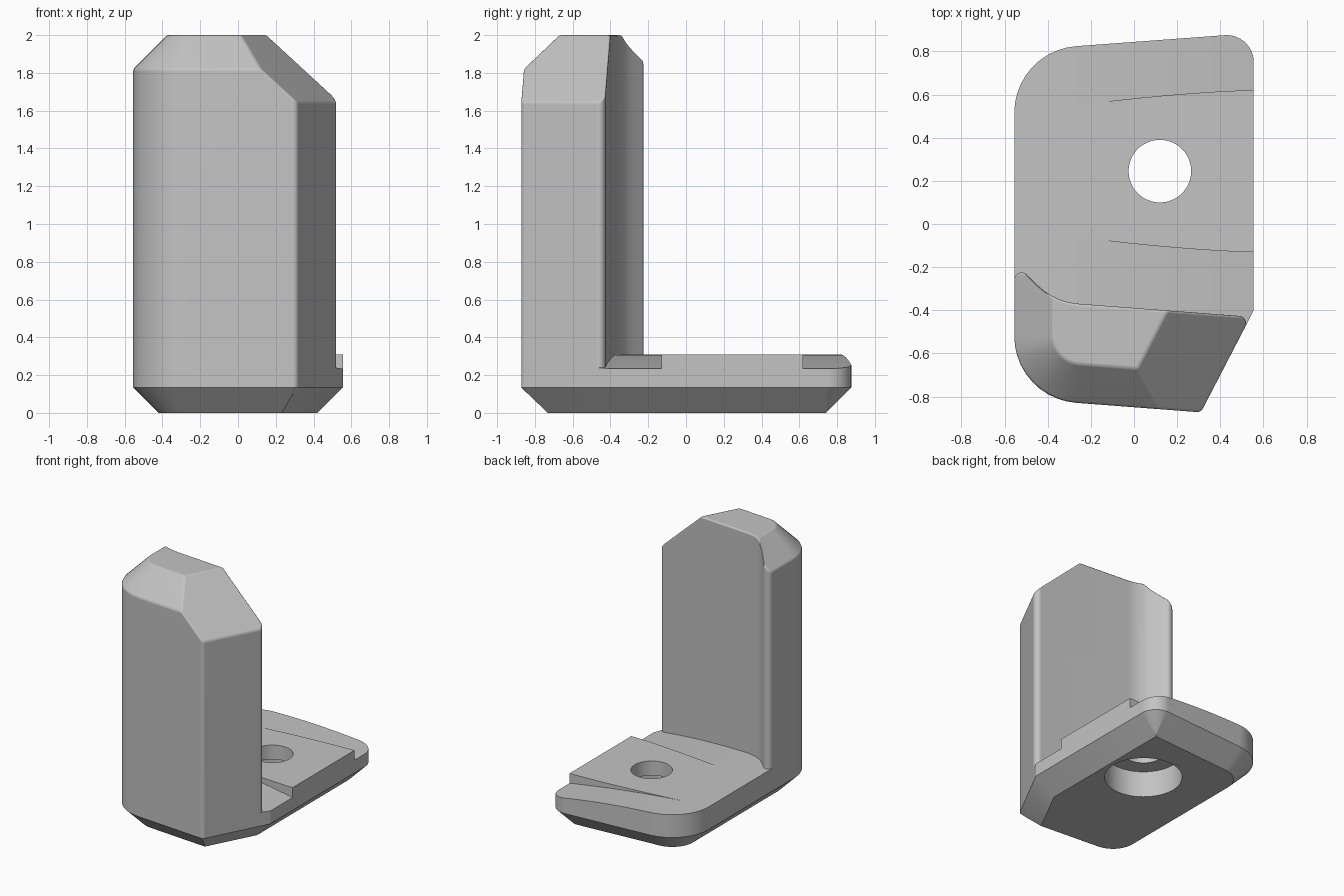
import bpy, bmesh, math
from mathutils import Vector

if "Cube" in bpy.data.objects:
    bpy.data.objects.remove(bpy.data.objects["Cube"])

grey = bpy.data.materials.new("plain_grey")
grey.use_nodes = True
COLOUR = (0.55, 0.55, 0.55, 1)
grey.diffuse_color = COLOUR
grey.node_tree.nodes["Principled BSDF"].inputs["Base Color"].default_value = COLOUR


def rounded(corners):
    """Counter-clockwise outline from (x, y, radius) corners."""
    pts = []
    for i, (x, y, r) in enumerate(corners):
        p = Vector((x, y))
        if not r:
            pts.append(p)
            continue
        a = (Vector(corners[i - 1][:2]) - p).normalized()
        b = (Vector(corners[(i + 1) % len(corners)][:2]) - p).normalized()
        half = a.angle(b) / 2
        centre = p + (a + b).normalized() * r / math.sin(half)
        start = (p + a * r / math.tan(half) - centre).normalized()
        end = (p + b * r / math.tan(half) - centre).normalized()
        n = max(4, int((math.pi - 2 * half) / math.radians(8)))
        for k in range(n + 1):
            pts.append(centre + start.slerp(end, k / n).normalized() * r)
    return pts


def edges_of(outline):
    """Yield a point and the outward normal of each outline edge."""
    for p, q in zip(outline, outline[1:] + outline[:1]):
        d = (q - p).normalized()
        yield p, Vector((d.y, -d.x))


def prism(outline, z0, z1):
    bm = bmesh.new()
    face = bm.faces.new([bm.verts.new((p.x, p.y, z0)) for p in outline])
    top = bmesh.ops.extrude_face_region(bm, geom=[face], use_keep_orig=True)["geom"]
    bmesh.ops.translate(bm, vec=(0, 0, z1 - z0),
                        verts=[v for v in top if isinstance(v, bmesh.types.BMVert)])
    bmesh.ops.recalc_face_normals(bm, faces=bm.faces)
    return bm


def chamfer(bm, p, normal, z, up):
    """Slice off a 45 degree chamfer that starts at height z on one side."""
    bmesh.ops.bisect_plane(bm, geom=bm.verts[:] + bm.edges[:] + bm.faces[:], dist=1e-5,
                           plane_co=(p.x, p.y, z), plane_no=(normal.x, normal.y, up),
                           clear_outer=True)
    rim = [e for e in bm.edges if e.is_boundary]
    if rim:
        bmesh.ops.holes_fill(bm, edges=rim, sides=0)


def finish(bm, name):
    bmesh.ops.remove_doubles(bm, verts=bm.verts, dist=1e-4)
    bmesh.ops.recalc_face_normals(bm, faces=bm.faces)
    mesh = bpy.data.meshes.new(name)
    bm.to_mesh(mesh)
    bm.free()
    mesh.materials.append(grey)
    ob = bpy.data.objects.new(name, mesh)
    bpy.context.collection.objects.link(ob)
    return ob


def smooth(ob, degrees):
    bpy.ops.object.select_all(action="DESELECT")
    ob.select_set(True)
    bpy.context.view_layer.objects.active = ob
    for mod in list(ob.modifiers):
        bpy.ops.object.modifier_apply(modifier=mod.name)
    bpy.ops.object.shade_smooth_by_angle(angle=math.radians(degrees))
    ob.modifiers.new("even_normals", "WEIGHTED_NORMAL").keep_sharp = True


def cut(ob, cutter):
    mod = ob.modifiers.new("cut", "BOOLEAN")
    mod.operation, mod.solver, mod.object = "DIFFERENCE", "EXACT", cutter
    cutter.hide_render = True
    cutter.hide_set(True)


FRONT_LEFT = (-0.555, -0.807, 0.31)
FRONT_RIGHT = (0.31, -0.873, 0.03)

# base plate with chamfered underside
foot = rounded([FRONT_LEFT, FRONT_RIGHT, (0.555, -0.4, 0),
                (0.555, 0.885, 0.125), (-0.555, 0.803, 0.31)])
bm = prism(foot, 0, 0.31)
for p, n in edges_of(foot):
    chamfer(bm, p, n, 0.135, -1)
base = finish(bm, "base_plate")

# curved ramps that fall away on both sides of the raised pad
PAD_Y = 0.245
for name, side in (("back_ramp_cutter", 1), ("front_ramp_cutter", -1)):
    bm = bmesh.new()
    rows = []
    for k in range(25):
        x = -0.42 + 1.02 * k / 24
        z = 0.3105 - 0.0755 * ((x + 0.42) / 0.97) ** 2
        near = PAD_Y + side * (0.375 - 0.06 * (max(0, 0.555 - x) / 0.75) ** 1.5)
        far = PAD_Y + side * 1.4
        rows.append([bm.verts.new(c) for c in
                     ((x, near, z), (x, far, z), (x, far, 0.5), (x, near, 0.5))])
    for a, b in zip(rows, rows[1:]):
        for i in range(4):
            bm.faces.new((a[i], a[i - 1], b[i - 1], b[i]))
    bm.faces.new(rows[0])
    bm.faces.new(rows[-1])
    cut(base, finish(bm, name))

# through hole and wider counterbore below it
for name, radius, z in (("hole_cutter", 0.145, 0.3), ("counterbore_cutter", 0.27, -0.1)):
    bm = bmesh.new()
    bmesh.ops.create_cone(bm, cap_ends=True, segments=64, radius1=radius, radius2=radius, depth=0.6)
    bmesh.ops.translate(bm, verts=bm.verts, vec=(0.12, PAD_Y, z))
    cut(base, finish(bm, name))
smooth(base, 25)

# upright wall, hooked round the left corner
outline = rounded([FRONT_LEFT, FRONT_RIGHT, (0.54, -0.43, 0.035),
                   (-0.37, -0.361, 0.3), (-0.555, -0.175, 0.035)])
bm = prism(outline, 0.2, 2)
for p, n in edges_of(outline):
    if n.x < 0 and n.y < 0.01:
        chamfer(bm, p, n, 1.82, 1)

# steep slope on the right shoulder
slant = Vector((0.475, -0.245)).normalized()
chamfer(bm, Vector((0.555, -0.4)), slant, 1.645, 1)
wall = finish(bm, "upright_wall")

# softened wall edges
bev = wall.modifiers.new("soft_edges", "BEVEL")
bev.width, bev.segments, bev.use_clamp_overlap = 0.012, 3, False
bev.limit_method, bev.angle_limit = "ANGLE", math.radians(28)
smooth(wall, 40)
